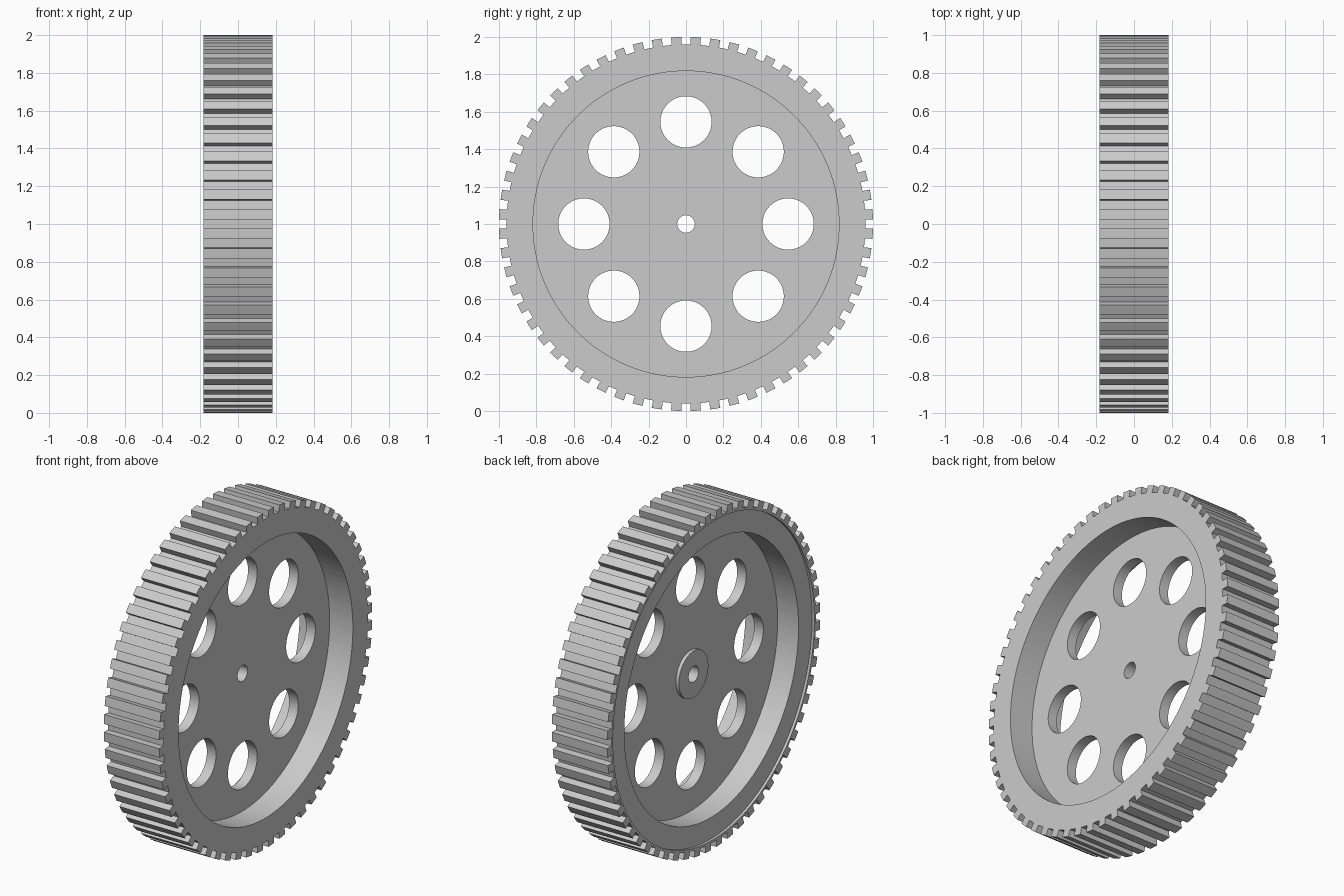
import bpy, bmesh, math
from mathutils import Matrix

if "Cube" in bpy.data.objects:
    bpy.data.objects.remove(bpy.data.objects["Cube"])

HALF = 0.182                      # half width of the wheel
TEETH, TIP, ROOT = 60, 1.0, 0.96
BORE, RECESS = 0.047, 0.818

grey = bpy.data.materials.new("light grey")
grey.diffuse_color = (0.6, 0.6, 0.6, 1)
grey.use_nodes = True
grey.node_tree.nodes["Principled BSDF"].inputs["Base Color"].default_value = grey.diffuse_color

# local x, y, z -> world y, z, x, with the axle at z = 1
TO_AXLE = Matrix(((0, 0, 1, 0), (1, 0, 0, 0), (0, 1, 0, 1), (0, 0, 0, 1)))


def add_object(name, mesh):
    mesh.transform(TO_AXLE)
    mesh.materials.clear()
    mesh.materials.append(grey)
    obj = bpy.data.objects.new(name, mesh)
    bpy.context.collection.objects.link(obj)
    bpy.ops.object.select_all(action='DESELECT')
    obj.select_set(True)
    bpy.context.view_layer.objects.active = obj
    bpy.ops.object.shade_smooth_by_angle(angle=math.radians(20))
    return obj


def circle(radius, cx=0.0, cy=0.0, n=64):
    return [(cx + radius * math.cos(2 * math.pi * i / n),
             cy + radius * math.sin(2 * math.pi * i / n)) for i in range(n)]


def plate(name, loops, x0, x1):
    """Extrude a filled outline with holes between x0 and x1."""
    curve = bpy.data.curves.new(name + "_outline", 'CURVE')
    curve.dimensions, curve.fill_mode = '2D', 'BOTH'
    curve.extrude = (x1 - x0) / 2
    for loop in loops:
        spline = curve.splines.new('POLY')
        spline.points.add(len(loop) - 1)
        for p, (a, b) in zip(spline.points, loop):
            p.co = (a, b, 0, 1)
        spline.use_cyclic_u = True
    temp = bpy.data.objects.new(name + "_outline", curve)
    bpy.context.collection.objects.link(temp)
    graph = bpy.context.evaluated_depsgraph_get()
    mesh = bpy.data.meshes.new_from_object(temp.evaluated_get(graph))
    bpy.data.objects.remove(temp)
    mesh.name = name
    bm = bmesh.new()
    bm.from_mesh(mesh)
    bmesh.ops.remove_doubles(bm, verts=bm.verts, dist=1e-5)
    bmesh.ops.recalc_face_normals(bm, faces=bm.faces)
    bm.to_mesh(mesh)
    bm.free()
    mesh.transform(Matrix.Translation((0, 0, (x0 + x1) / 2)))
    return add_object(name, mesh)


# Toothed rim: straight-sided slots between the teeth, shallow step on the left
pitch = 2 * math.pi / TEETH
slot = 0.025
outer = []
for k in range(TEETH):
    a = k * pitch
    low, high = math.asin(slot / ROOT), math.asin(slot / TIP)
    outer += [(ROOT, a - low), (ROOT, a + low), (TIP, a + high),
              (TIP, a + pitch / 2), (TIP, a + pitch - high)]


def ring(radius):
    return [(radius, a) for _, a in outer]


section = [(outer, HALF), (outer, -HALF), (ring(0.945), -HALF),
           (ring(0.945), -HALF + 0.015), (ring(RECESS), -HALF + 0.015),
           (ring(RECESS), HALF)]
bm = bmesh.new()
rows = [[bm.verts.new((r * math.cos(a), r * math.sin(a), x)) for r, a in pts]
        for pts, x in section]
n = len(outer)
for j, row in enumerate(rows):
    nxt = rows[(j + 1) % len(rows)]
    for i in range(n):
        bm.faces.new((row[i], row[(i + 1) % n], nxt[(i + 1) % n], nxt[i]))
bmesh.ops.recalc_face_normals(bm, faces=bm.faces)
rim_mesh = bpy.data.meshes.new("toothed_rim")
bm.to_mesh(rim_mesh)
bm.free()
add_object("toothed_rim", rim_mesh)

# Web disc with eight lightening holes and the axle bore
holes = [circle(0.137, 0.546 * math.cos(i * math.pi / 4),
                0.546 * math.sin(i * math.pi / 4)) for i in range(8)]
plate("web_disc", [circle(RECESS + 0.002, n=128), circle(BORE, n=48)] + holes,
      -0.03, 0.03)

# Low hub boss on the left side
plate("hub_boss", [circle(0.138), circle(BORE, n=48)], -0.05, -0.03)
